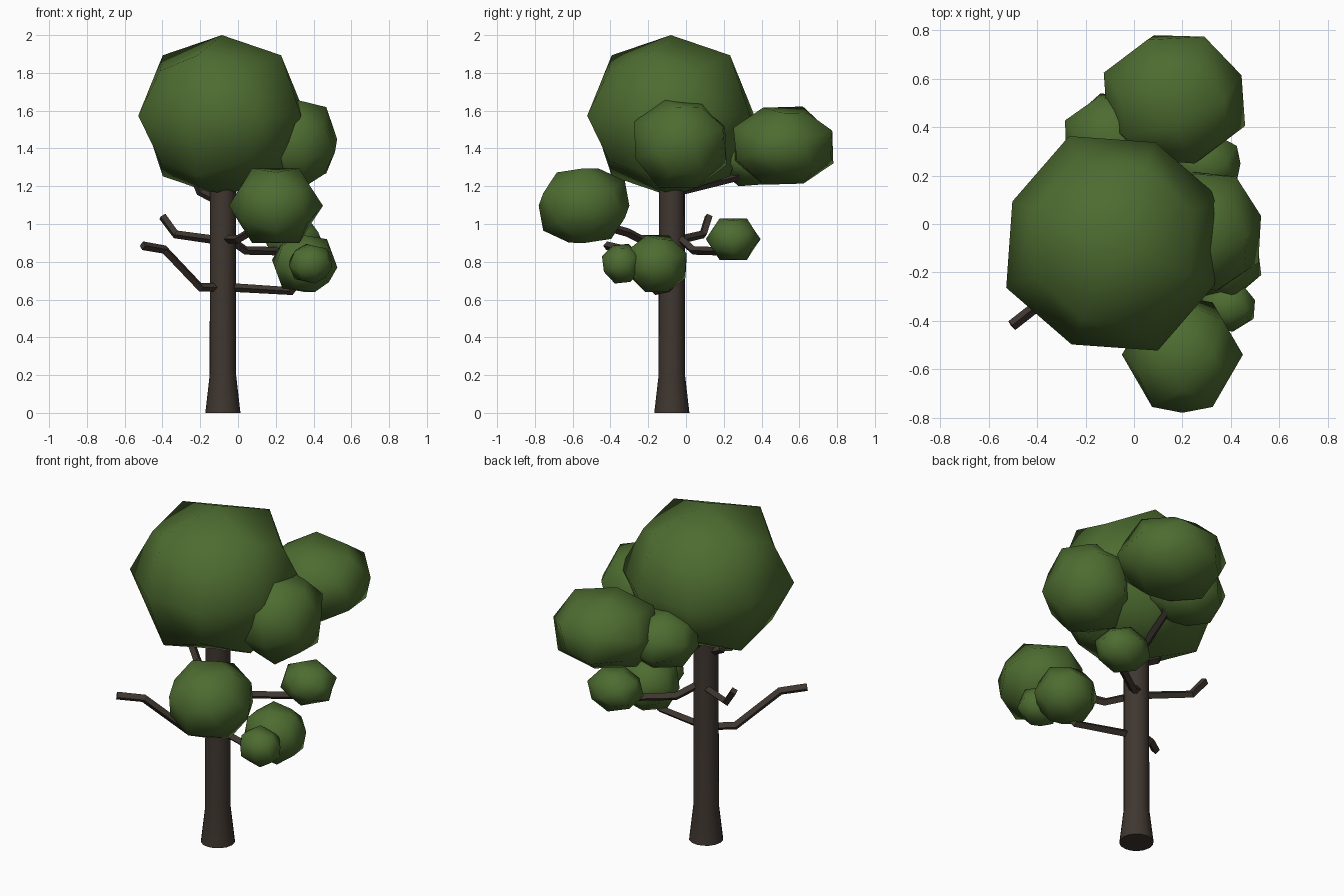
import bpy, bmesh, math
from mathutils import Matrix, Vector

if "Cube" in bpy.data.objects:
    bpy.data.objects.remove(bpy.data.objects["Cube"])


def material(name, rgb):
    m = bpy.data.materials.new(name)
    m.diffuse_color = (*rgb, 1)
    m.use_nodes = True
    m.node_tree.nodes["Principled BSDF"].inputs["Base Color"].default_value = m.diffuse_color
    return m


BARK = material("bark", (0.05, 0.037, 0.029))
LEAF = material("leaf", (0.075, 0.15, 0.03))


def mesh_object(name, bm, mat):
    me = bpy.data.meshes.new(name)
    bm.to_mesh(me)
    bm.free()
    me.materials.append(mat)
    ob = bpy.data.objects.new(name, me)
    bpy.context.collection.objects.link(ob)
    return ob


# Points of a cube subdivided once, used to fit each clump to its extents
GRID = [Vector((a, b, c)) for a in (-1, 0, 1) for b in (-1, 0, 1) for c in (-1, 0, 1)]
WEIGHT = {0: 0, 1: 1, 2: 0.75, 3: 5 / 9}
ROUND = [p * WEIGHT[round(p.length_squared)] for p in GRID]


def clump(name, centre, half, rx, rz, outer_z=0):
    """Leaf clump: turned cube, rounded by one subdivision, fitted to half sizes."""
    rot = (Matrix.Rotation(math.radians(outer_z), 3, 'Z')
           @ Matrix.Rotation(math.radians(rx), 3, 'X')
           @ Matrix.Rotation(math.radians(rz), 3, 'Z'))
    ext = [max((rot @ p)[i] for p in ROUND) for i in range(3)]
    bm = bmesh.new()
    bmesh.ops.create_cube(bm, size=2)
    for v in bm.verts:
        p = rot @ v.co
        v.co = [centre[i] + p[i] * half[i] / ext[i] for i in range(3)]
    for f in bm.faces:
        f.smooth = True
    ob = mesh_object(name, bm, LEAF)
    sub = ob.modifiers.new("round", 'SUBSURF')
    sub.levels = sub.render_levels = 1
    sub.use_limit_surface = False


# Leaf clumps
clump("crown", (-0.085, -0.08, 1.573), (0.443, 0.443, 0.427), 0, -22.5)
clump("front_clump", (0.20, -0.54, 1.097), (0.25, 0.24, 0.198), 35.26, 45)
clump("back_clump", (0.167, 0.515, 1.415), (0.292, 0.265, 0.207), 22, 22)
clump("right_clump", (0.295, -0.03, 1.427), (0.23, 0.245, 0.237), 20, 15)
clump("inner_back_clump", (-0.085, 0.345, 1.36), (0.2, 0.195, 0.16), 25, 20)
clump("low_right_clump", (0.353, -0.153, 0.79), (0.173, 0.157, 0.15), 20, 25)
clump("low_front_clump", (0.385, -0.34, 0.79), (0.115, 0.105, 0.105), 25, 15)
clump("small_back_clump", (0.29, 0.25, 0.92), (0.15, 0.145, 0.11), 35.26, 45, 90)

# Trunk with flared foot
bm = bmesh.new()
rings = []
for r, z in ((0.093, 0), (0.07, 0.2), (0.068, 1.5)):
    rings.append([bm.verts.new((-0.08 + r * math.cos(k * math.tau / 16),
                                -0.075 + r * math.sin(k * math.tau / 16), z))
                  for k in range(16)])
for a, b in zip(rings, rings[1:]):
    for k in range(16):
        n = (k + 1) % 16
        bm.faces.new((a[k], a[n], b[n], b[k])).smooth = True
bm.faces.new(rings[0][::-1])
bm.faces.new(rings[-1])
mesh_object("trunk", bm, BARK)


def branch(name, pts):
    cu = bpy.data.curves.new(name, 'CURVE')
    cu.dimensions = '3D'
    cu.bevel_depth = 0.023
    cu.bevel_resolution = 0
    cu.use_fill_caps = True
    sp = cu.splines.new('POLY')
    sp.points.add(len(pts) - 1)
    for p, co in zip(sp.points, pts):
        p.co = (*co, 1)
    sp.use_smooth = False
    cu.materials.append(BARK)
    bpy.context.collection.objects.link(bpy.data.objects.new(name, cu))


# Branches
branch("left_back_branch", [(-.08, -.06, .91), (-.33, .09, .945), (-.40, .12, 1.04)])
branch("right_back_branch", [(-.06, -.04, .93), (.04, .04, .86), (.25, .19, .855), (.29, .25, .9)])
branch("left_front_branch", [(-.1, -.1, .665), (-.2, -.18, .665), (-.39, -.33, .865), (-.505, -.42, .885)])
branch("low_right_branch", [(-.05, -.08, .665), (.28, -.16, .645), (.36, -.2, .75)])
branch("front_branch", [(-.07, -.1, .92), (0, -.24, .92), (.06, -.31, .955), (.15, -.47, 1.0)])
branch("upper_left_branch", [(-.1, -.07, 1.12), (-.2, -.05, 1.17), (-.25, -.06, 1.3)])
branch("upper_back_branch", [(-.08, -.05, 1.17), (0, .27, 1.25), (.12, .45, 1.36)])
